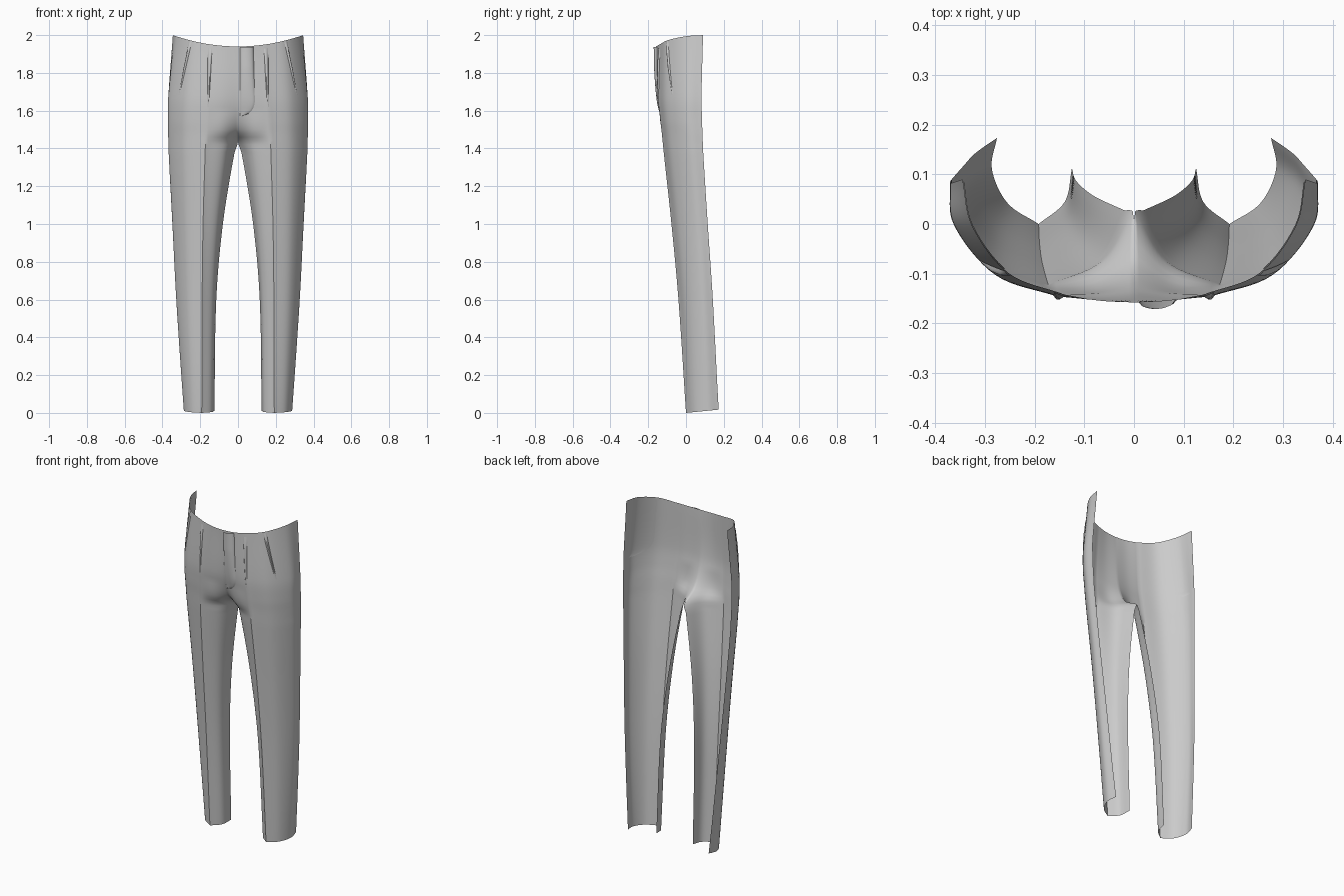
import bpy, math
from mathutils import Vector

if "Cube" in bpy.data.objects:
    bpy.data.objects.remove(bpy.data.objects["Cube"])

# One half by height: z, then (x, y) of inner edge, front crease, side, side seam
ROWS = [
    (0.00, .125, .112, .192, .000, .286, .110, .276, .173),
    (0.60, .115, .085, .190, -.04, .324, .080, .320, .142),
    (1.00, .080, .056, .185, -.077, .342, .050, .345, .115),
    (1.38, .018, .027, .174, -.118, .360, .017, .366, .091),
    (1.43, 0, .020, .172, -.123, .361, .013, .367, .089),
    (1.48, 0, -.065, .168, -.128, .362, .008, .369, .087),
    (1.55, 0, -.112, .165, -.136, .362, 0, .370, .085),
    (1.67, 0, -.143, .155, -.146, .360, -.003, .369, .082),
    (1.94, 0, -.158, .140, -.142, .325, -.005, .345, .090),
]
ZS = [r[0] for r in ROWS]
TOP = ZS[-1]


def spline(ts, vals, t):
    """Smooth curve through values at knots ts."""
    n = len(ts)
    i = max(k for k in range(n - 1) if k == 0 or ts[k] <= t)

    def slope(k):
        a, b = max(k - 1, 0), min(k + 1, n - 1)
        return (vals[b] - vals[a]) / (ts[b] - ts[a])
    h = ts[i + 1] - ts[i]
    f = (t - ts[i]) / h
    return (vals[i] * (2*f**3 - 3*f*f + 1) + slope(i) * h * (f**3 - 2*f*f + f)
            + vals[i + 1] * (3*f*f - 2*f**3) + slope(i + 1) * h * (f**3 - f*f))


def bulge(p, q, k):
    """Midpoint of p and q pushed outwards, to round a panel."""
    d = q - p
    return (p + q) / 2 + k * Vector((d.y, -d.x))


def cloth(u, v):
    """Point on the cloth: u runs inner edge (0), crease (2), side seam (5); v is height."""
    a, c, e, f = [Vector([spline(ZS, [r[k + i] for r in ROWS], v) for i in (0, 1)])
                  for k in (1, 3, 5, 7)]
    if u <= 2:
        # The inner panel is round on the leg and flatter above the crotch
        k = .17 - .14 * min(max((v - 1.4) / .2, 0), 1)
        # the crease sits on the right of the bulge direction (dy, -dx)
        p = spline([0, 1, 2], [a, bulge(a, c, k), c], u)
    else:
        p = spline([2, 3, 4, 5], [c, bulge(c, e, .14), e, f], u)
    x = max(p.x, 0)
    w = min(max((v - 1.6) / .34, 0), 1)
    z = v + .06 * (x / .345)**2 * w * w + .1 * p.y * max(0, 1 - v / .2)
    return Vector((x, p.y, z))


def offset(u, v, d):
    """Cloth point moved outwards by d."""
    e = .01
    u0, v0 = min(max(u, e), 5 - e), min(max(v, e), TOP - e)
    n = (cloth(u0 + e, v0) - cloth(u0 - e, v0)).cross(cloth(u0, v0 + e) - cloth(u0, v0 - e))
    return cloth(u, v) + n.normalized() * d


def sheet(name, nu, nv, fn, mirror=True):
    """Grid surface from fn(s, t), s and t in 0..1."""
    verts = [fn(i / nu, j / nv) for j in range(nv + 1) for i in range(nu + 1)]
    w = nu + 1
    faces = [(j*w + i, j*w + i + 1, (j+1)*w + i + 1, (j+1)*w + i)
             for j in range(nv) for i in range(nu)]
    me = bpy.data.meshes.new(name)
    me.from_pydata(verts, [], faces)
    me.shade_smooth()
    me.set_sharp_from_angle(angle=math.radians(35))
    ob = bpy.data.objects.new(name, me)
    bpy.context.collection.objects.link(ob)
    if mirror:
        m = ob.modifiers.new("Mirror", 'MIRROR')
        m.merge_threshold = .0005
    return ob


# Front panels of both legs, open at the back
sheet("front_legs", 40, 97, lambda s, t: cloth(s * 5, t * TOP))


# Fly flap with a rounded lower corner
def fly(s, t):
    c = max(0, 1 - t / .25)
    right = .2 + .95 * math.sqrt(max(0, 1 - c * c))
    u = .14 + (right - .14) * s
    rise = math.sqrt(max(0, math.sin(math.pi * s))) * min(1, .3 + t)
    return offset(u, 1.57 + .365 * t, .001 + .014 * rise)


sheet("fly_flap", 12, 24, fly, mirror=False)


# Raised folds: pleats at the creases and slanted pocket edges
def fold(u_low, u_top, v_low, v_top, width, height):
    def fn(s, t):
        u = u_low + (u_top - u_low) * t + width * (s - .5) * (.3 + .7 * t)
        rise = math.sin(math.pi * s) * min(1, 2 * t, 4 * (1 - t) + .2)
        return offset(u, v_low + (v_top - v_low) * t, .001 + height * rise)
    return fn


sheet("pleat_folds", 6, 20, fold(2.0, 2.05, 1.62, 1.92, .22, .007))
sheet("pocket_edges", 6, 20, fold(3.35, 3.0, 1.68, 1.935, .16, .008))


# Pocket linings lying just inside the cloth
def lining(s, t):
    c = max(0, 1 - t / .3)
    left = 4.0 - .9 * math.sqrt(max(0, 1 - c * c))
    return offset(left + (4.95 - left) * s, 1.62 + .31 * t, -.003)


sheet("pocket_linings", 12, 16, lining)
